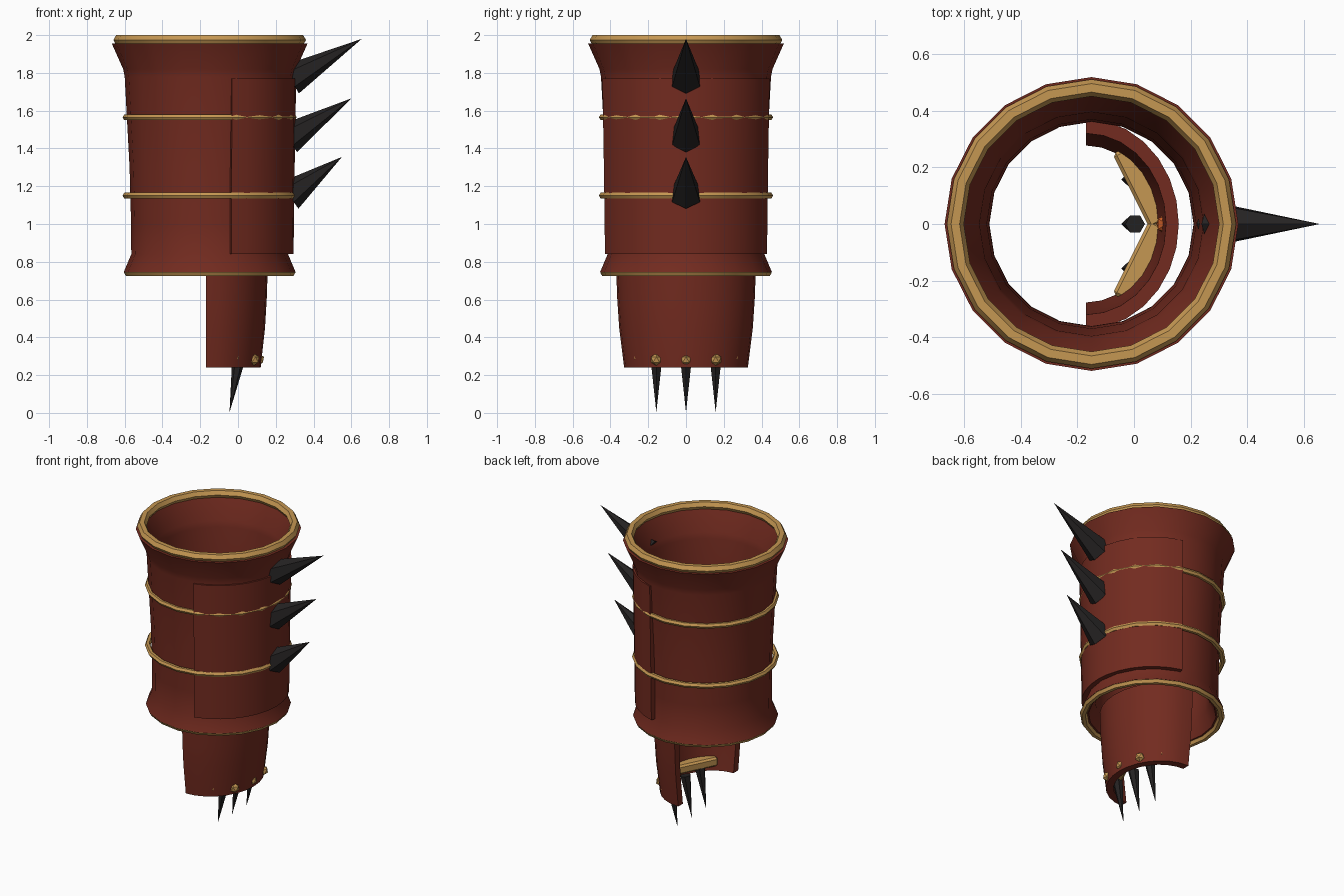
import bpy, bmesh
from math import radians, cos, sin, pi
from mathutils import Vector, Matrix

if "Cube" in bpy.data.objects:
    bpy.data.objects.remove(bpy.data.objects["Cube"])


def material(name, rgb):
    m = bpy.data.materials.new(name)
    m.diffuse_color = (*rgb, 1)
    m.use_nodes = True
    m.node_tree.nodes["Principled BSDF"].inputs["Base Color"].default_value = m.diffuse_color
    return m


RED = material("red_leather", (0.17, 0.024, 0.014))
GOLD = material("gold_metal", (0.56, 0.31, 0.085))
DARK = material("dark_horn", (0.018, 0.016, 0.016))
ORANGE = material("orange_gem", (0.60, 0.11, 0.02))


def finish(name, bm, mat, smooth=False):
    bmesh.ops.recalc_face_normals(bm, faces=bm.faces)
    me = bpy.data.meshes.new(name)
    bm.to_mesh(me)
    bm.free()
    ob = bpy.data.objects.new(name, me)
    bpy.context.collection.objects.link(ob)
    me.materials.append(mat)
    if smooth:
        bpy.ops.object.select_all(action='DESELECT')
        ob.select_set(True)
        bpy.context.view_layer.objects.active = ob
        bpy.ops.object.shade_smooth_by_angle(angle=radians(35))
    return ob


def sweep(name, loop, cx, segs, mat, half=180, ysc=1.0):
    """Sweep a closed (radius, z) loop about the vertical axis at x = cx."""
    bm = bmesh.new()
    full = half == 180
    rings = []
    for i in range(segs if full else segs + 1):
        a = radians(-half + 2 * half * i / segs)
        rings.append([bm.verts.new((cx + r * cos(a), ysc * r * sin(a), z)) for r, z in loop])
    n = len(loop)
    for i in range(segs):
        a, b = rings[i], rings[(i + 1) % len(rings)]
        for j in range(n):
            k = (j + 1) % n
            bm.faces.new((a[j], b[j], b[k], a[k]))
    if not full:
        bm.faces.new(rings[0])
        bm.faces.new(rings[-1])
    return finish(name, bm, mat, True)


def wall(profile, t):
    """Close an outer profile with an inner copy t nearer the axis."""
    return profile + [(r - t, z) for r, z in reversed(profile)]


def cone(name, base, tip, radius, mat):
    base, tip = Vector(base), Vector(tip)
    d = tip - base
    z = d.normalized()
    y = Vector((0, 1, 0))
    x = y.cross(z).normalized()
    rot = Matrix((x, z.cross(x), z)).transposed().to_4x4()
    bm = bmesh.new()
    bmesh.ops.create_cone(bm, cap_ends=True, segments=6, radius1=radius, radius2=0,
                          depth=d.length, matrix=Matrix.Translation((base + tip) / 2) @ rot @ Matrix.Rotation(pi / 2 * CONE_TURN, 4, 'Z'))
    return finish(name, bm, mat)


def gem(name, loc, r, mat):
    bm = bmesh.new()
    bmesh.ops.create_icosphere(bm, subdivisions=1, radius=r, matrix=Matrix.Translation(loc))
    return finish(name, bm, mat)


# create_cone starts its first vertex on local +y; turn it into the x-z plane
CONE_TURN = 1
CX = -0.15

# forearm tube, flared at both ends
sweep("forearm_tube", wall([(0.455, 0.745), (0.415, 0.84), (0.416, 1.0), (0.424, 1.3),
                            (0.45, 1.78), (0.458, 1.82), (0.518, 1.955)], 0.055), CX, 20, RED)

# gold hoops
for name, r, t, z in (("top_rim", 0.48, 0.03, 1.974), ("upper_band", 0.443, 0.018, 1.565),
                      ("lower_band", 0.443, 0.018, 1.15), ("bottom_rim", 0.432, 0.022, 0.743)):
    sweep(name, [(r + t * cos(k * pi / 3), z + t * sin(k * pi / 3)) for k in range(6)], CX, 20, GOLD)

# curved plate on the outer side of the forearm
sweep("forearm_plate", wall([(0.444, 0.84), (0.45, 1.3), (0.458, 1.77)], 0.035), CX, 14, RED, half=75)

# half-round hand guard
sweep("hand_guard", wall([(0.29, 0.24), (0.313, 0.45), (0.322, 0.6), (0.328, 0.78)], 0.045),
      -0.17, 14, RED, half=90, ysc=1.13)

# horn spikes along the forearm plate
for i, (base, tip) in enumerate((((0.28, 0, 1.765), (0.655, 0, 1.98)),
                                 ((0.267, 0, 1.452), (0.60, 0, 1.665)),
                                 ((0.27, 0, 1.15), (0.55, 0, 1.355)))):
    cone(f"forearm_spike_{i + 1}", base, tip, 0.085, DARK)

# knuckle bars, knuckle studs and claws
for side, s in (("left", 1), ("right", -1)):
    a, b = Vector((0.092, 0, 0.305)), Vector((-0.04, s * 0.265, 0.305))
    d = b - a
    bm = bmesh.new()
    rot = Vector((1, 0, 0)).rotation_difference(d).to_matrix().to_4x4()
    bmesh.ops.create_cube(bm, size=1, matrix=Matrix.Translation((a + b) / 2) @ rot
                          @ Matrix.Diagonal((d.length, 0.08, 0.062, 1)))
    bmesh.ops.bevel(bm, geom=bm.edges[:], offset=0.012, segments=1, affect='EDGES')
    finish(f"knuckle_bar_{side}", bm, GOLD)
for i, y in enumerate((-0.157, 0, 0.157)):
    gem(f"knuckle_stud_{i + 1}", (0.108 if y == 0 else 0.083, y, 0.282), 0.033, GOLD)
    cone(f"claw_{i + 1}", (0.004, y, 0.285), (-0.045, y, 0.003), 0.035, DARK)

# orange gem on the back of the hand
gem("hand_gem", (0.112, 0, 0.496), 0.037, ORANGE)
